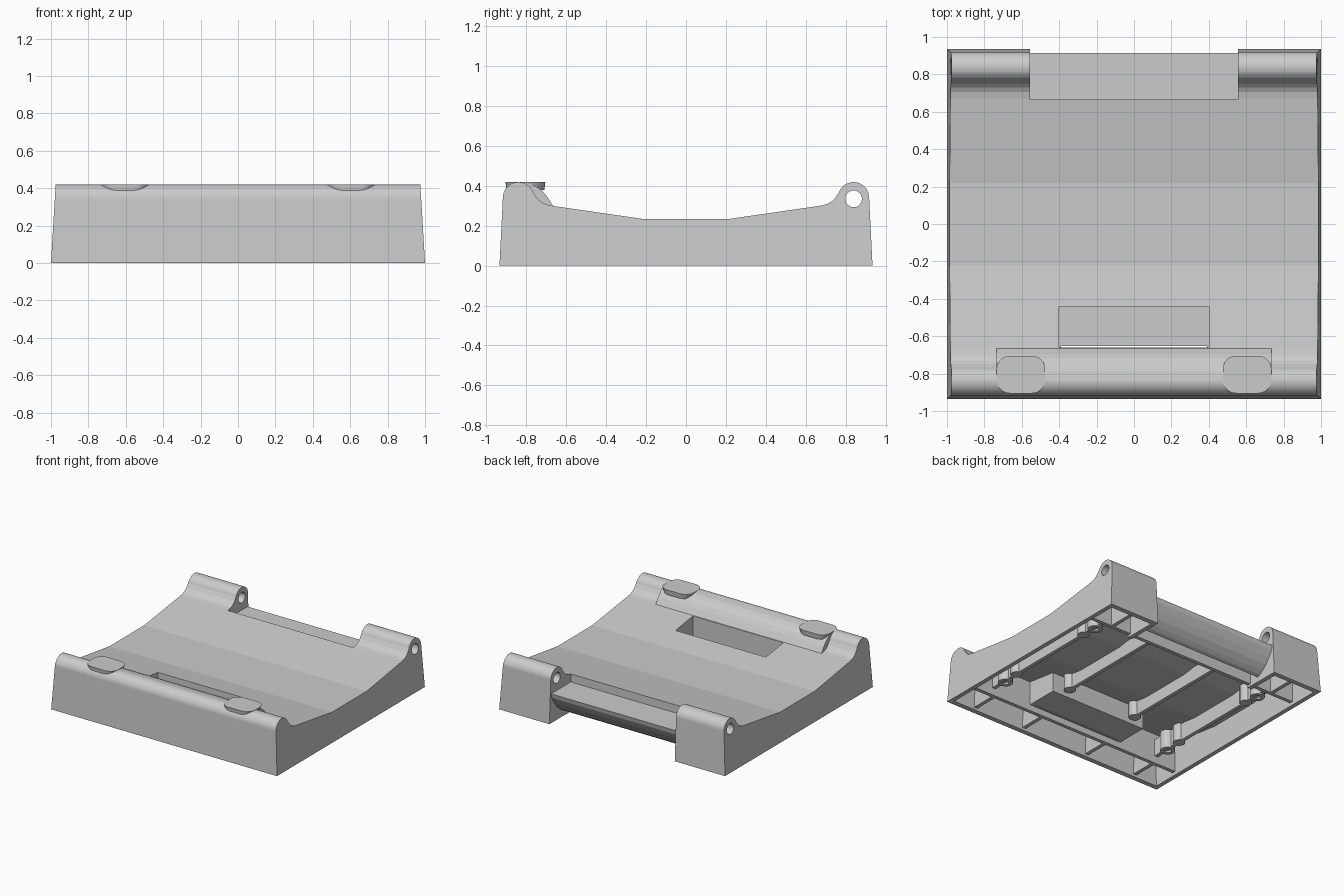
import bpy, bmesh
from math import sin, cos, pi, radians

if "Cube" in bpy.data.objects:
    bpy.data.objects.remove(bpy.data.objects["Cube"])


def make(name, bm):
    bmesh.ops.recalc_face_normals(bm, faces=bm.faces[:])
    me = bpy.data.meshes.new(name)
    bm.to_mesh(me)
    bm.free()
    ob = bpy.data.objects.new(name, me)
    bpy.context.collection.objects.link(ob)
    return ob


def prism(name, profile, half, taper=0.0):
    """Extrude a (y, z) profile along x; the ends lean in by taper * z."""
    bm = bmesh.new()
    ends = [[bm.verts.new((s * (half - taper * z), y, z)) for y, z in profile] for s in (-1, 1)]
    n = len(profile)
    for i in range(n):
        j = (i + 1) % n
        bm.faces.new((ends[0][i], ends[0][j], ends[1][j], ends[1][i]))
    for e in ends:
        bm.faces.new(e)
    return make(name, bm)


def box(name, x0, x1, y0, y1, z0, z1):
    bm = bmesh.new()
    bmesh.ops.create_cube(bm, size=1)
    for v in bm.verts:
        v.co = (x1 if v.co.x > 0 else x0, y1 if v.co.y > 0 else y0, z1 if v.co.z > 0 else z0)
    return make(name, bm)


def loft(name, rings):
    """Skin closed rings of points, capping both ends."""
    bm = bmesh.new()
    rs = [[bm.verts.new(p) for p in r] for r in rings]
    n = len(rs[0])
    for a, b in zip(rs, rs[1:]):
        for i in range(n):
            j = (i + 1) % n
            bm.faces.new((a[i], a[j], b[j], b[i]))
    bm.faces.new(rs[0])
    bm.faces.new(rs[-1])
    return make(name, bm)


def circle(cx, cy, r, n=24):
    return [(cx + r * cos(2 * pi * i / n), cy + r * sin(2 * pi * i / n)) for i in range(n)]


def cut(target, cutter):
    m = target.modifiers.new("cut", 'BOOLEAN')
    m.operation, m.solver, m.object = 'DIFFERENCE', 'EXACT', cutter
    bpy.context.view_layer.objects.active = target
    bpy.ops.object.modifier_apply(modifier=m.name)
    bpy.data.objects.remove(cutter)


# Outer body: cradle profile with a rounded ridge at front and back
ridge = [(-0.84 + 0.078 * cos(radians(a)), 0.341 + 0.078 * sin(radians(a))) for a in range(180, 19, -10)]
half_profile = [(-0.935, 0)] + ridge + [(-0.748, 0.34), (-0.73, 0.322), (-0.705, 0.308), (-0.67, 0.3), (-0.22, 0.235)]
profile = half_profile + [(-y, z) for y, z in reversed(half_profile)]
body = prism("body", profile, 1.0, 0.06)

# Hollow underside, leaving room for the rear notch and front pocket
cavity = prism("cavity", [(-0.9, -0.1), (-0.88, 0.33), (-0.84, 0.38), (-0.805, 0.36), (-0.77, 0.3),
                          (-0.68, 0.263), (-0.22, 0.2), (0.22, 0.2), (0.68, 0.263), (0.885, 0.263),
                          (0.9, -0.1)], 0.965, 0.06)
cut(cavity, box("keep_notch", -0.59, 0.59, 0.635, 1.1, -0.2, 0.6))
cut(cavity, box("keep_pocket", -0.43, 0.43, -0.69, -0.41, 0.07, 0.6))
cut(body, cavity)

# Rear notch with overhanging curved shelf, hollow behind its lip
cut(body, prism("notch", [(0.665, 0.6), (0.665, 0.235), (0.914, 0.235), (0.905, 0.2), (0.875, 0.15),
                          (0.84, 0.105), (0.8, 0.07), (0.77, 0.05), (0.74, 0.04), (0.74, -0.1),
                          (1.1, -0.1), (1.1, 0.6)], 0.555))
cut(body, prism("shelf_hollow", [(0.6, -0.1), (0.745, -0.1), (0.745, 0.06), (0.775, 0.085), (0.815, 0.125),
                                 (0.86, 0.19), (0.865, 0.205), (0.6, 0.205)], 0.553))

# Front pocket, its drain slit, and the hinge pin hole
cut(body, box("pocket", -0.4, 0.4, -0.66, -0.44, 0.1, 0.6))
cut(body, box("slit", -0.39, 0.39, -0.659, -0.653, 0.03, 0.2))
cut(body, prism("pin_hole", circle(0.84, 0.335, 0.042), 1.2))

# Convex bar along the front ridge
prism("front_bar", [(-0.845, 0.415), (-0.82, 0.417), (-0.785, 0.411), (-0.75, 0.397), (-0.72, 0.375), (-0.695, 0.345),
                    (-0.665, 0.298), (-0.7, 0.295), (-0.74, 0.32), (-0.79, 0.385)], 0.735)


def rounded_rect(cx, cy, hx, hy, r, z):
    """Corner by corner, counter-clockwise."""
    pts = []
    for sx, sy, a0 in ((1, 1, 0), (-1, 1, 90), (-1, -1, 180), (1, -1, 270)):
        for k in range(7):
            a = radians(a0 + 15 * k)
            pts.append((cx + sx * (hx - r) + r * cos(a), cy + sy * (hy - r) + r * sin(a), z))
    return pts


def boss(name, x, y, r, hole, z0, z1):
    ob = loft(name, [[(a, b, z) for a, b in circle(x, y, r)] for z in (z0, z1)])
    cut(ob, loft("bore", [[(a, b, z) for a, b in circle(x, y, hole, 16)] for z in (z0 - 0.1, z1 - 0.03)]))


for s, side in ((-1, "left"), (1, "right")):
    # Rest pads on the front ridge
    cx = s * 0.605
    loft("pad_" + side, [rounded_rect(cx, -0.805, 0.115, 0.095, 0.065, 0.38),
                         rounded_rect(cx, -0.805, 0.13, 0.1, 0.07, 0.42)])
    # Underside ribs
    for name, x, y0, y1, z0, z1 in (("outer_rib", 0.775, -0.68, 0.65, 0.08, 0.215),
                                    ("inner_rib", 0.31, -0.4, 0.65, 0.1, 0.215),
                                    ("front_rib", 0.76, -0.905, -0.68, 0.02, 0.28),
                                    ("front_inner_rib", 0.3, -0.905, -0.68, 0.02, 0.28),
                                    ("rear_rib", 0.76, 0.65, 0.905, 0.02, 0.28)):
        box(name + "_" + side, s * x - 0.015, s * x + 0.015, y0, y1, z0, z1)
    # Screw bosses, each with a smaller companion
    for k, y in enumerate((-0.54, 0.48)):
        boss("screw_boss_%s_%d" % (side, k), s * 0.775, y, 0.055, 0.025, 0.07, 0.22)
        boss("pin_boss_%s_%d" % (side, k), s * 0.775, y + (0.13, -0.13)[k], 0.045, 0.015, 0.08, 0.22)
    boss("small_boss_" + side, s * 0.31, -0.36, 0.045, 0.018, 0.1, 0.22)

# Cross ribs spanning the full width
box("front_cross_rib", -0.955, 0.955, -0.7, -0.67, 0.02, 0.275)
box("rear_cross_rib", -0.955, 0.955, 0.635, 0.665, 0.02, 0.225)
